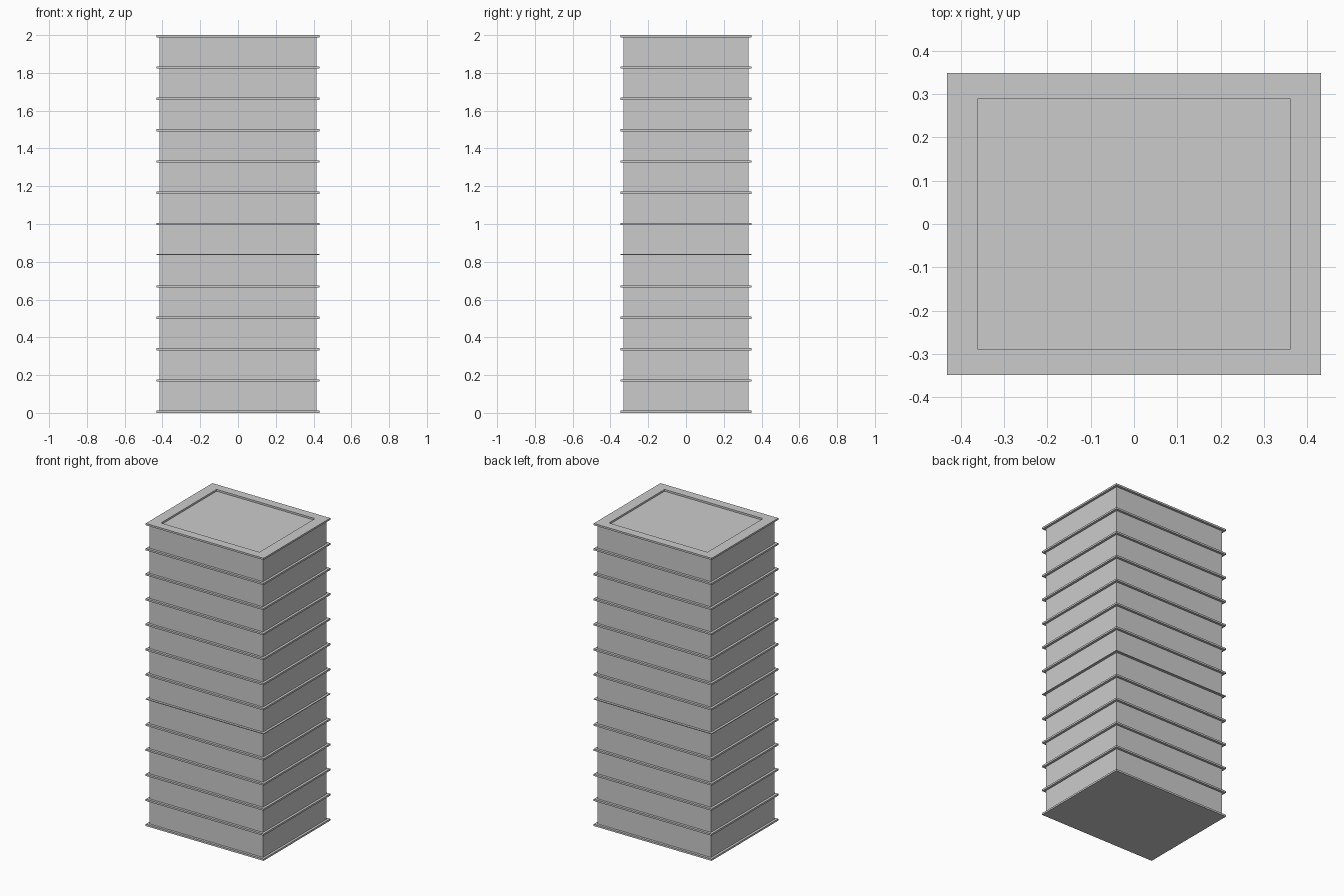
import bpy

if "Cube" in bpy.data.objects:
    bpy.data.objects.remove(bpy.data.objects["Cube"])

HX, HY = 0.431, 0.348      # half size of floor slabs
BX, BY = 0.415, 0.332      # half size of walls
RX, RY = 0.36, 0.29        # half size of roof recess
FLOORS, T = 12, 0.012      # storeys and slab thickness
PITCH = (2.0 - T) / FLOORS


def make_object(name, verts, faces):
    mesh = bpy.data.meshes.new(name)
    mesh.from_pydata(verts, [], faces)
    obj = bpy.data.objects.new(name, mesh)
    bpy.context.collection.objects.link(obj)
    return obj


def rect(hx, hy, z):
    return [(-hx, -hy, z), (hx, -hy, z), (hx, hy, z), (-hx, hy, z)]


def box(name, hx, hy, z0, z1):
    sides = [(i, (i + 1) % 4, (i + 1) % 4 + 4, i + 4) for i in range(4)]
    return make_object(name, rect(hx, hy, z0) + rect(hx, hy, z1),
                       [(3, 2, 1, 0), (4, 5, 6, 7)] + sides)


# Tower walls, whose top is the floor of the roof recess
box("tower_walls", BX, BY, T / 2, 2.0 - T)

# Projecting floor slabs; the one below mid height is thinner
for i in range(FLOORS):
    z = i * PITCH
    bottom = z + 0.007 if i == 5 else z
    box(f"floor_slab_{i:02d}", HX, HY, bottom, z + T)

# Roof rim: a rectangular ring around the shallow recess
loops = [rect(HX, HY, 2.0 - T), rect(HX, HY, 2.0),
         rect(RX, RY, 2.0), rect(RX, RY, 2.0 - T)]
faces = []
for r in range(4):
    a, b = r * 4, (r + 1) % 4 * 4
    for i in range(4):
        j = (i + 1) % 4
        faces.append((a + i, a + j, b + j, b + i))
make_object("roof_rim", sum(loops, []), faces)
